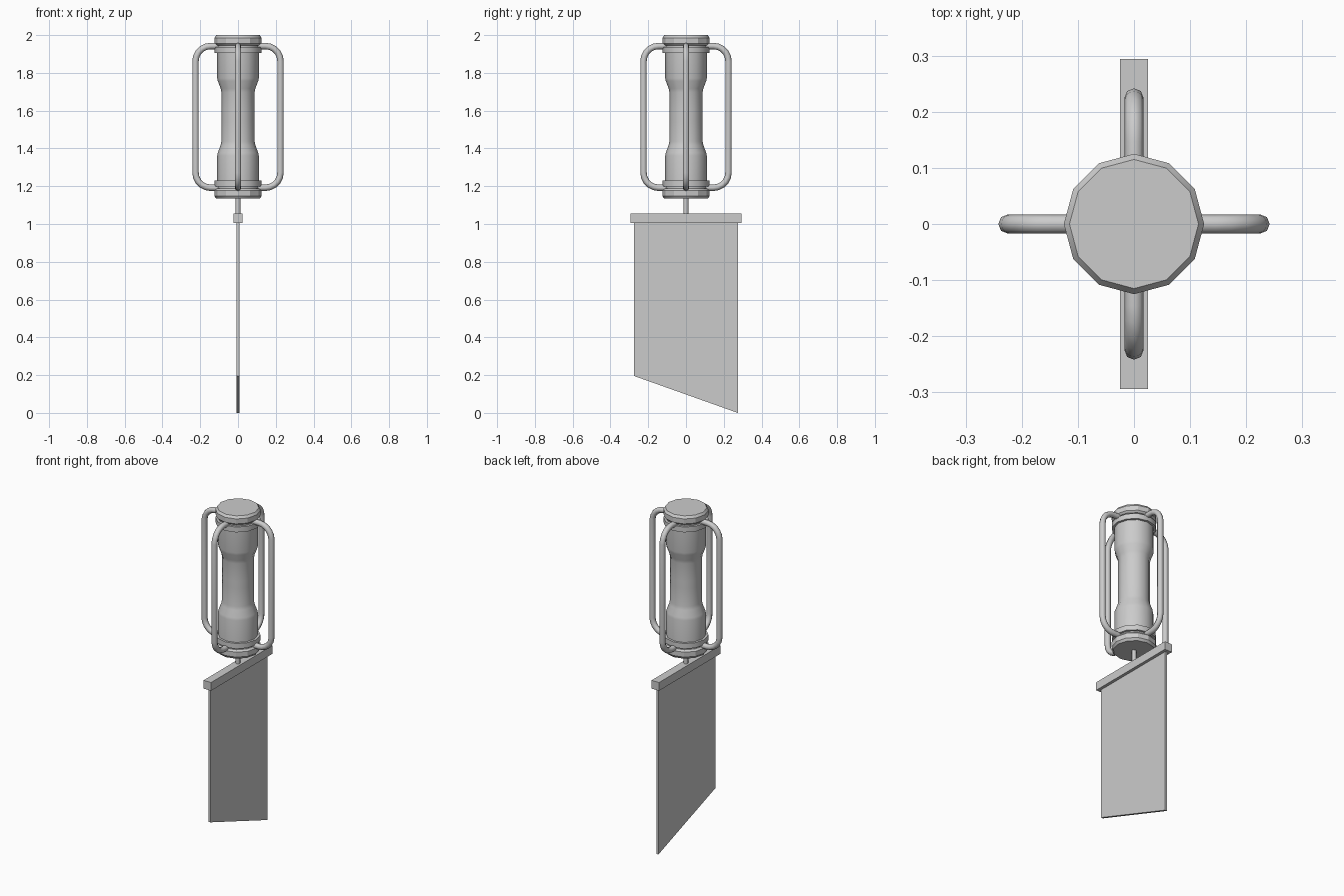
import bpy, bmesh, math
from mathutils import Vector

if "Cube" in bpy.data.objects:
    bpy.data.objects.remove(bpy.data.objects["Cube"])

MID = 1.567  # centre height of the lantern-like body


def finish(bm, name, smooth=None):
    bmesh.ops.recalc_face_normals(bm, faces=bm.faces)
    me = bpy.data.meshes.new(name)
    bm.to_mesh(me)
    bm.free()
    ob = bpy.data.objects.new(name, me)
    bpy.context.collection.objects.link(ob)
    if smooth:
        bpy.ops.object.select_all(action='DESELECT')
        ob.select_set(True)
        bpy.context.view_layer.objects.active = ob
        bpy.ops.object.shade_smooth_by_angle(angle=math.radians(smooth))
    return ob


def lathe(name, profile, sides=12, smooth=35):
    """Closed turned solid from (radius, z) points."""
    bm = bmesh.new()
    rings = [[bm.verts.new((r * math.cos(i * math.tau / sides),
                            r * math.sin(i * math.tau / sides), z))
              for i in range(sides)] for r, z in profile]
    for a, b in zip(rings, rings[1:]):
        for i in range(sides):
            j = (i + 1) % sides
            bm.faces.new((a[i], a[j], b[j], b[i]))
    bm.faces.new(rings[0])
    bm.faces.new(rings[-1])
    return finish(bm, name, smooth)


def prism(name, outline, half):
    """Outline in (y, z), extruded to +-half in x."""
    bm = bmesh.new()
    face = bm.faces.new([bm.verts.new((-half, y, z)) for y, z in outline])
    ext = bmesh.ops.extrude_face_region(bm, geom=[face])
    verts = [v for v in ext['geom'] if isinstance(v, bmesh.types.BMVert)]
    bmesh.ops.translate(bm, vec=(2 * half, 0, 0), verts=verts)
    return finish(bm, name)


def tube(name, path, radius, angle, sides=8):
    """Tube swept along an (r, z) path in a vertical plane turned by angle."""
    out = Vector((math.cos(angle), math.sin(angle), 0))
    side = Vector((-out.y, out.x, 0))
    pts = [out * r + Vector((0, 0, z)) for r, z in path]
    bm = bmesh.new()
    rings = []
    for k, p in enumerate(pts):
        t = Vector()
        if k:
            t += (p - pts[k - 1]).normalized()
        if k < len(pts) - 1:
            t += (pts[k + 1] - p).normalized()
        n = t.normalized().cross(side)
        rings.append([bm.verts.new(p + radius * (math.cos(a) * n + math.sin(a) * side))
                      for a in (i * math.tau / sides for i in range(sides))])
    for a, b in zip(rings, rings[1:]):
        for i in range(sides):
            j = (i + 1) % sides
            bm.faces.new((a[i], a[j], b[j], b[i]))
    bm.faces.new(rings[0])
    bm.faces.new(rings[-1])
    return finish(bm, name, 50)


# Waisted central body
half = [(0.088, 0.02), (0.088, 0.13), (0.092, 0.15), (0.107, 0.19),
        (0.110, 0.205), (0.110, 0.39)]
body = [(r, MID - h) for r, h in reversed(half)] + [(r, MID + h) for r, h in half]
lathe("body", body)

# Bands and bevelled end caps, mirrored top and bottom
for s, end in ((1, "top"), (-1, "bottom")):
    lathe(end + "_band", [(0.124, MID + s * 0.337), (0.124, MID + s * 0.369)])
    lathe(end + "_cap", [(r, MID + s * h) for r, h in
                         ((0.115, 0.379), (0.125, 0.389), (0.125, 0.419), (0.115, 0.433))],
          smooth=25)

# Four rounded guard loops
path = [(0.09, MID + 0.375)]
cr = 0.08
for base, sign in ((90, 1), (0, -1)):
    for k in range(6):
        a = math.radians(base - 18 * k)
        path.append((0.225 - cr + cr * math.cos(a),
                     MID + sign * (0.375 - cr) + cr * math.sin(a)))
path.append((0.09, MID - 0.375))
for i, label in enumerate(("right", "back", "left", "front")):
    tube(label + "_guard", path, 0.017, i * math.pi / 2)

# Hanging rod, crossbar and slanted banner
lathe("rod", [(0.013, 1.03), (0.013, 1.16)], sides=8, smooth=50)
prism("crossbar", [(-0.294, 1.005), (0.294, 1.005), (0.294, 1.055), (-0.294, 1.055)], 0.025)
prism("banner", [(-0.274, 0.195), (0.274, 0.0), (0.274, 1.02), (-0.274, 1.02)], 0.007)
